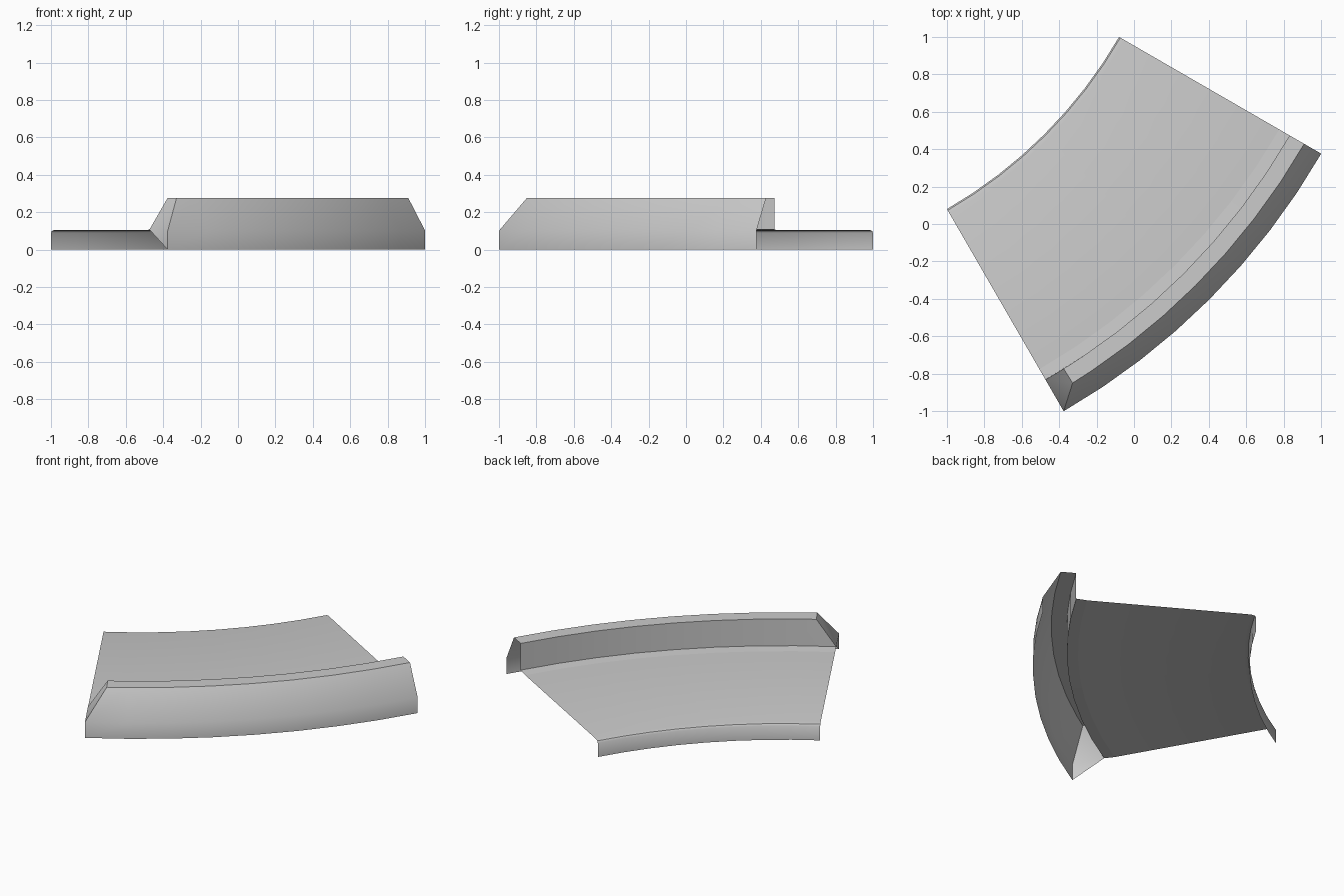
import bpy, bmesh
from math import radians, cos, sin

if "Cube" in bpy.data.objects:
    bpy.data.objects.remove(bpy.data.objects["Cube"])

CX, CY = -2.257, 2.257      # centre of the curve
A0, A1, SEG = -60.0, -30.0, 8


def polar(r, z, a):
    return (CX + r * cos(radians(a)), CY + r * sin(radians(a)), z)


def sweep(name, profile, split_middle=False, capped=()):
    """Sweep (radius, height, start angle) points around the curve as an open shell."""
    bm = bmesh.new()
    rows = []
    for r, z, start in profile:
        angles = [start] + [A0 + (A1 - A0) * i / SEG for i in range(1, SEG + 1)]
        rows.append([bm.verts.new(polar(r, z, a)) for a in angles])
    for lo, hi in zip(rows, rows[1:]):
        for i in range(SEG):
            bm.faces.new((lo[i], hi[i], hi[i + 1], lo[i + 1])[::-1])
    # sloping end cap, as triangles/quad between starting points
    for face in capped:
        bm.faces.new([rows[k][0] for k in face])
    # seam across the middle of the deck
    if split_middle:
        mid = {row[SEG // 2] for row in rows[2:]}
        edges = [e for e in bm.edges if e.verts[0] in mid and e.verts[1] in mid]
        bmesh.ops.split_edges(bm, edges=edges)
    bm.normal_update()
    me = bpy.data.meshes.new(name)
    bm.to_mesh(me)
    bm.free()
    ob = bpy.data.objects.new(name, me)
    bpy.context.collection.objects.link(ob)
    bpy.ops.object.select_all(action='DESELECT')
    ob.select_set(True)
    bpy.context.view_layer.objects.active = ob
    bpy.ops.object.shade_smooth_by_angle(angle=radians(40))
    return ob


# Deck with its rounded inner edge and skirt
sweep("deck", [
    (2.514, 0.0, A0), (2.514, 0.088, A0), (2.522, 0.099, A0),
    (2.545, 0.104, A0), (3.44, 0.102, A0), (3.503, 0.102, A0)],
    split_middle=True)

# Gutter strip between deck and parapet
sweep("gutter", [(3.503, 0.102, A0), (3.567, 0.107, A0)])

# Parapet: inner wall, flat top, sloping outer face, outer skirt, sloped end
TOP = -58.17
sweep("parapet", [
    (3.567, 0.107, A0), (3.567, 0.277, TOP), (3.657, 0.277, TOP),
    (3.762, 0.1, A0), (3.762, 0.0, A0)],
    capped=[(0, 3, 2, 1), (0, 4, 3)])
